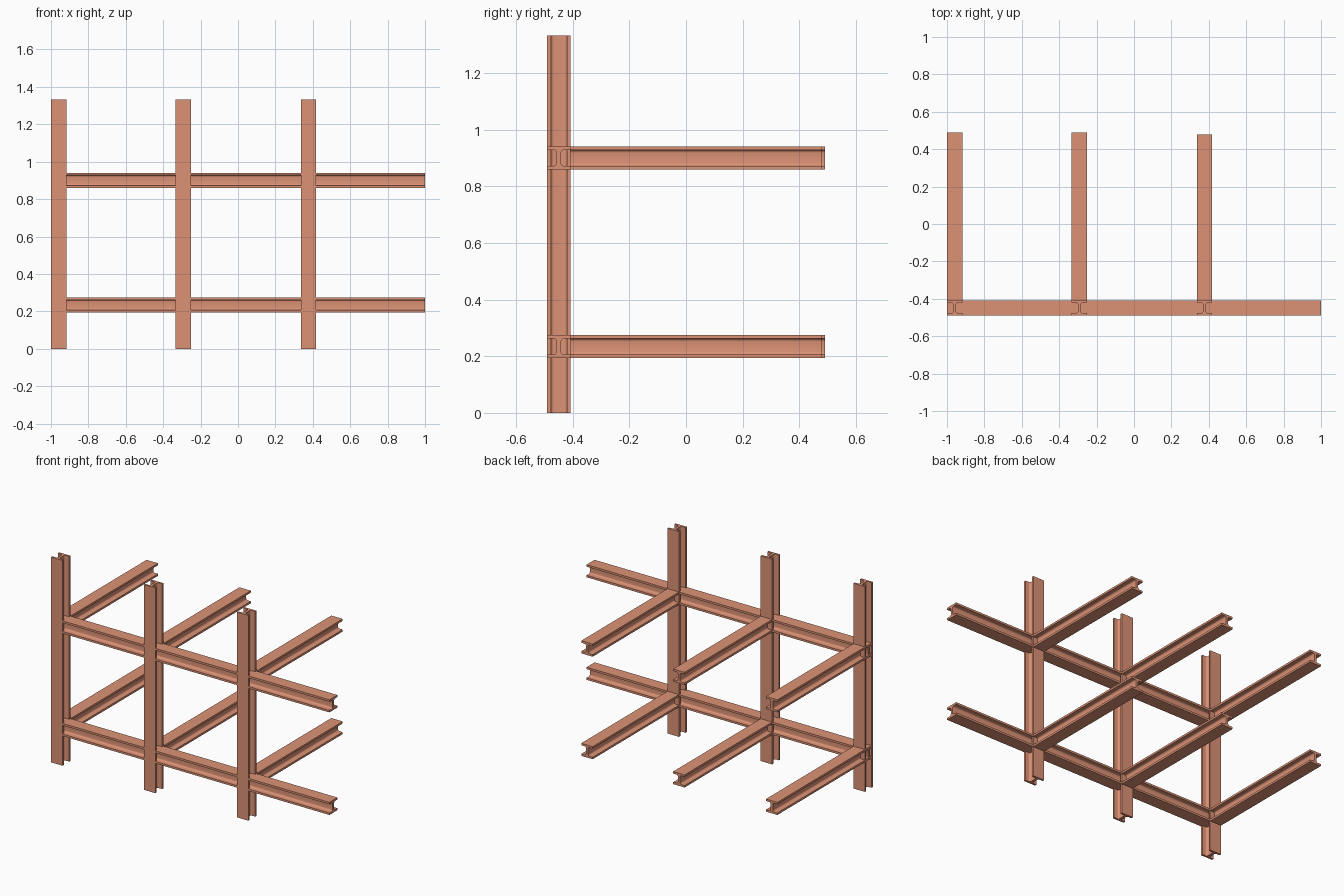
import bpy, math
from mathutils import Vector

if "Cube" in bpy.data.objects:
    bpy.data.objects.remove(bpy.data.objects["Cube"])

mat = bpy.data.materials.new("primer_red")
mat.diffuse_color = (0.72, 0.29, 0.18, 1)
mat.use_nodes = True
mat.node_tree.nodes["Principled BSDF"].inputs["Base Color"].default_value = mat.diffuse_color

HALF, FLANGE, WEB, FILLET = 0.041, 0.013, 0.008, 0.010


def i_profile():
    """I section outline: one quarter mirrored to four, with root fillets."""
    inner = HALF - FLANGE
    quarter = [(HALF, HALF), (HALF, inner)]
    for k in range(5):
        a = math.radians(90 + 22.5 * k)
        quarter.append((WEB + FILLET + FILLET * math.cos(a),
                        inner - FILLET + FILLET * math.sin(a)))
    right = quarter + [(u, -v) for u, v in reversed(quarter)]
    return right + [(-u, -v) for u, v in right]


def beam(name, start, end, across, depth):
    """Extrude the I section from start to end; flanges are stacked along depth."""
    start, end, across, depth = map(Vector, (start, end, across, depth))
    ring = [across * u + depth * v for u, v in i_profile()]
    n = len(ring)
    verts = [start + p for p in ring] + [end + p for p in ring]
    faces = [(i, (i + 1) % n, n + (i + 1) % n, n + i) for i in range(n)]
    faces += [tuple(reversed(range(n))), tuple(range(n, 2 * n))]
    if across.cross(depth).dot(end - start) > 0:
        faces = [tuple(reversed(f)) for f in faces]
    mesh = bpy.data.meshes.new(name)
    mesh.from_pydata(verts, [], faces)
    mesh.materials.append(mat)
    obj = bpy.data.objects.new(name, mesh)
    bpy.context.collection.objects.link(obj)
    bpy.ops.object.select_all(action='DESELECT')
    obj.select_set(True)
    bpy.context.view_layer.objects.active = obj
    bpy.ops.object.shade_smooth_by_angle(angle=math.radians(35))


X, Y, Z = (1, 0, 0), (0, 1, 0), (0, 0, 1)
FRONT = -0.449
columns = [(-0.959, 0.49), (-0.292, 0.49), (0.377, 0.478)]
levels = [0.234, 0.90]

# Upright columns, flanges facing front and back
for i, (x, _) in enumerate(columns):
    beam(f"column_{i + 1}", (x, FRONT, 0), (x, FRONT, 1.333), X, Y)

for j, z in enumerate(levels):
    # Long front girder through all columns
    beam(f"front_girder_{j + 1}", (-1, FRONT, z), (1, FRONT, z), Y, Z)
    # Joists reaching back from each column
    for i, (x, back) in enumerate(columns):
        beam(f"joist_{j + 1}_{i + 1}", (x, FRONT + HALF, z), (x, back, z), X, Z)

# Make all face normals point outward
import bmesh
for obj in bpy.context.collection.objects:
    bm = bmesh.new()
    bm.from_mesh(obj.data)
    bmesh.ops.recalc_face_normals(bm, faces=bm.faces)
    bm.to_mesh(obj.data)
    bm.free()
